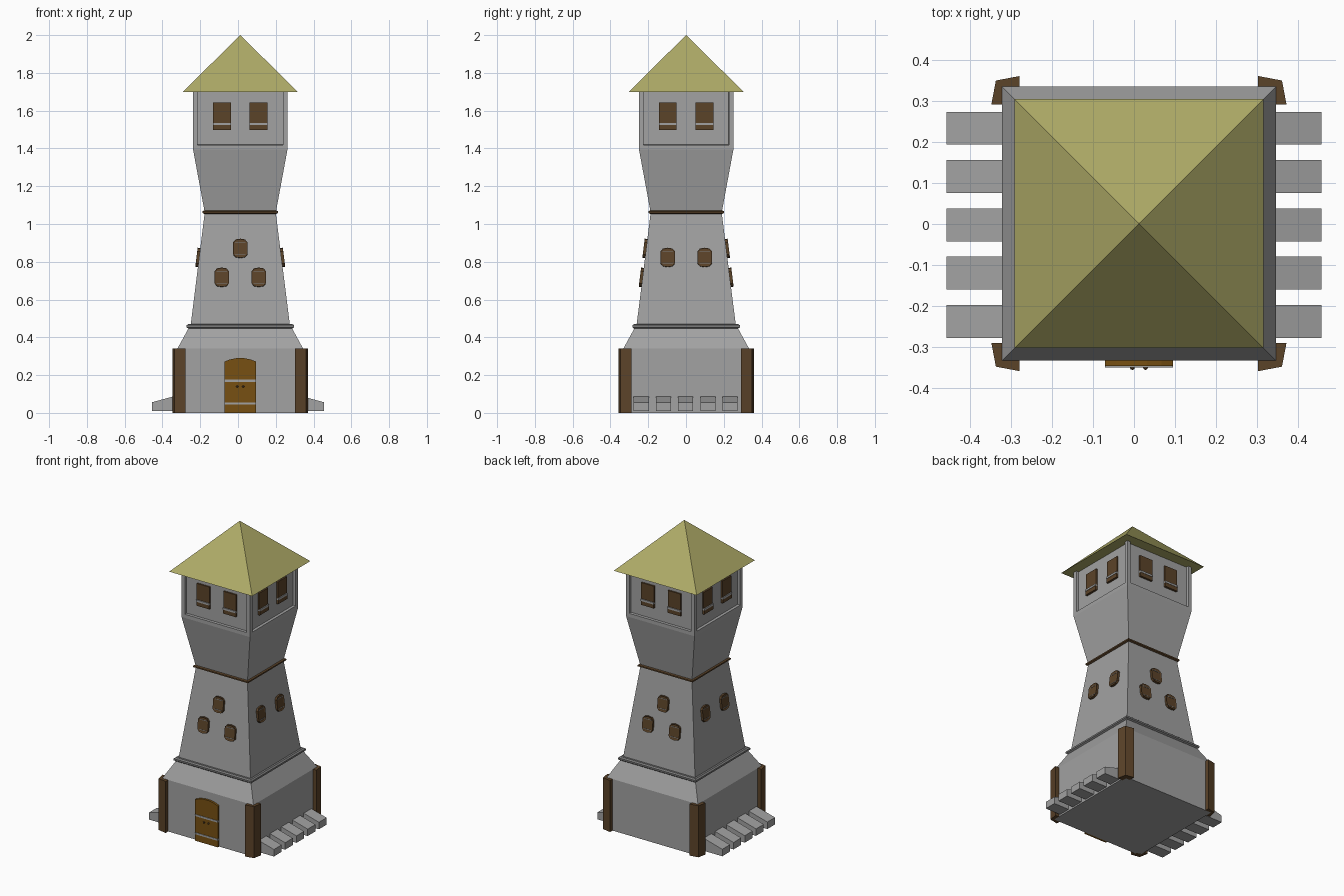
import bpy, bmesh
from math import pi, atan2
from mathutils import Matrix

if "Cube" in bpy.data.objects:
    bpy.data.objects.remove(bpy.data.objects["Cube"])

CENTRE = Matrix.Translation((0.012, 0.001, 0))


def material(name, rgb):
    m = bpy.data.materials.new(name)
    m.diffuse_color = (*rgb, 1)
    m.use_nodes = True
    m.node_tree.nodes["Principled BSDF"].inputs["Base Color"].default_value = m.diffuse_color
    return m


STONE = material("stone", (0.36, 0.36, 0.36))
WOOD = material("dark_wood", (0.105, 0.056, 0.022))
DOOR = material("door_wood", (0.185, 0.08, 0.006))
ROOF = material("roof_straw", (0.423, 0.404, 0.136))
DARK = material("dark_stone", (0.2, 0.2, 0.2))


def finish(name, bm, mat=STONE, matrix=Matrix()):
    bmesh.ops.recalc_face_normals(bm, faces=bm.faces)
    me = bpy.data.meshes.new(name)
    bm.to_mesh(me)
    bm.free()
    ob = bpy.data.objects.new(name, me)
    ob.matrix_world = CENTRE @ matrix
    me.materials.append(mat)
    bpy.context.collection.objects.link(ob)
    return ob


def square_loft(rings):
    """Square rings given as (half width, z), skinned and capped."""
    bm = bmesh.new()
    loops = [[bm.verts.new((sx * h, sy * h, z))
              for sx, sy in ((-1, -1), (1, -1), (1, 1), (-1, 1))] for h, z in rings]
    for a, b in zip(loops, loops[1:]):
        for i in range(4):
            j = (i + 1) % 4
            bm.faces.new((a[i], a[j], b[j], b[i]))
    bm.faces.new(loops[0][::-1])
    bm.faces.new(loops[-1])
    return bm


def extrude(pts, vec):
    """Closed prism from 3D outline points; returns the mesh and its end faces."""
    bm = bmesh.new()
    f = bm.faces.new([bm.verts.new(p) for p in pts])
    new = bmesh.ops.extrude_face_region(bm, geom=[f], use_keep_orig=True)["geom"]
    bmesh.ops.translate(bm, vec=vec, verts=[g for g in new if isinstance(g, bmesh.types.BMVert)])
    bmesh.ops.recalc_face_normals(bm, faces=bm.faces)
    return bm, [g for g in new if isinstance(g, bmesh.types.BMFace)]


def plate(name, pts, depth, mat=STONE, matrix=Matrix(), rim=0, sink=0):
    """Outline in x,z pushed towards -y, with an optional sunken front."""
    bm, front = extrude([(x, 0, z) for x, z in pts], (0, -depth, 0))
    if rim:
        bmesh.ops.inset_region(bm, faces=front, thickness=rim, depth=-sink)
    return finish(name, bm, mat, matrix)


def rect(x0, x1, z0, z1):
    return [(x0, z0), (x1, z0), (x1, z1), (x0, z1)]


def wall(side, x, out, z, tilt=0):
    return (Matrix.Rotation(side * pi / 2, 4, 'Z') @ Matrix.Translation((x, -out, z))
            @ Matrix.Rotation(-tilt, 4, 'X'))


# Stone tower with a recessed panel on each side of the lookout
bm = square_loft([(0.333, 0), (0.333, 0.34), (0.27, 0.455), (0.262, 0.47),
                  (0.188, 1.06), (0.25, 1.395), (0.25, 1.727)])
bmesh.ops.recalc_face_normals(bm, faces=bm.faces)
panels = [f for f in bm.faces if f.calc_center_median().z > 1.5 and abs(f.normal.z) < 0.1]
bmesh.ops.inset_individual(bm, faces=panels, thickness=0.034)
bmesh.ops.inset_individual(bm, faces=panels, thickness=0.001, depth=-0.018)
finish("tower", bm)

# Roof and bands
finish("roof", square_loft([(0.303, 1.70), (0.001, 2.0)]), ROOF)
finish("lower_band", square_loft([(0.275, 0.446), (0.284, 0.453), (0.284, 0.464), (0.275, 0.471)]), DARK)
finish("upper_band", square_loft([(0.192, 1.054), (0.2, 1.058), (0.2, 1.067), (0.192, 1.071)]), WOOD)

# Corner posts wrapped around the base
POST = [(0.359, 0.29), (0.348, 0.348), (0.29, 0.359), (0.29, 0.32), (0.32, 0.32), (0.32, 0.29)]
for k in range(4):
    bm, _ = extrude([(x, y, 0) for x, y in POST], (0, 0, 0.34))
    finish("corner_post", bm, WOOD, Matrix.Rotation(k * pi / 2, 4, 'Z'))

# Sloped stone footings on both flanks
for sx in (-1, 1):
    for i in range(5):
        profile = [(sx * 0.31, 0.01), (sx * 0.456, 0.01), (sx * 0.456, 0.056), (sx * 0.31, 0.096)]
        plate("footing", profile, 0.08, STONE,
              CENTRE.inverted() @ Matrix.Translation((0, 0.038 - 0.235 + i * 0.1175, 0)))

# Door with straps and handles
FRONT = wall(0, 0, 0.333, 0)
arch = [(0.083, 0.272), (0.055, 0.283), (0.02, 0.29), (-0.02, 0.29), (-0.055, 0.283), (-0.083, 0.272)]
plate("door", [(-0.083, 0), (0.083, 0)] + arch, 0.014, DOOR, FRONT)
for z in (0.05, 0.17):
    plate("door_strap", rect(-0.083, 0.083, z - 0.006, z + 0.006), 0.017, STONE, FRONT)
for sx in (-1, 1):
    bm = bmesh.new()
    bmesh.ops.create_uvsphere(bm, u_segments=8, v_segments=6, radius=0.006)
    finish("door_handle", bm, WOOD, wall(0, sx * 0.016, 0.35, 0.14))

# Barrel-shaped shutters on the sloping walls
TILT = atan2(0.262 - 0.188, 1.06 - 0.47)
SHUTTER = [(-0.025, -0.047), (0, -0.051), (0.025, -0.047), (0.038, -0.032), (0.038, 0.032),
           (0.025, 0.047), (0, 0.051), (-0.025, 0.047), (-0.038, 0.032), (-0.038, -0.032)]


def shutter(side, x, z):
    m = wall(side, x, 0.262 - (z - 0.47) * 0.1254, z, TILT)
    plate("shutter", SHUTTER, 0.014, WOOD, m, rim=0.006, sink=0.003)
    for zz in (-0.032, 0.032):
        plate("shutter_bar", rect(-0.028, 0.028, zz - 0.002, zz + 0.002), 0.0125, DARK, m)


for side in range(4):
    spots = [(0, 0.87), (-0.098, 0.717), (0.098, 0.717)] if side % 2 == 0 else [(-0.098, 0.822), (0.098, 0.822)]
    for x, z in spots:
        shutter(side, x, z)

# Lookout windows with a sill box and pale ledge
for side in range(4):
    for x in (-0.097, 0.097):
        m = wall(side, x, 0.233, 1.497)
        plate("lookout_window", rect(-0.047, 0.047, 0.035, 0.145), 0.01, WOOD, m)
        plate("window_box", rect(-0.047, 0.047, 0, 0.027), 0.014, WOOD, m)
        plate("window_ledge", rect(-0.047, 0.047, 0.026, 0.039), 0.016, STONE, m)
